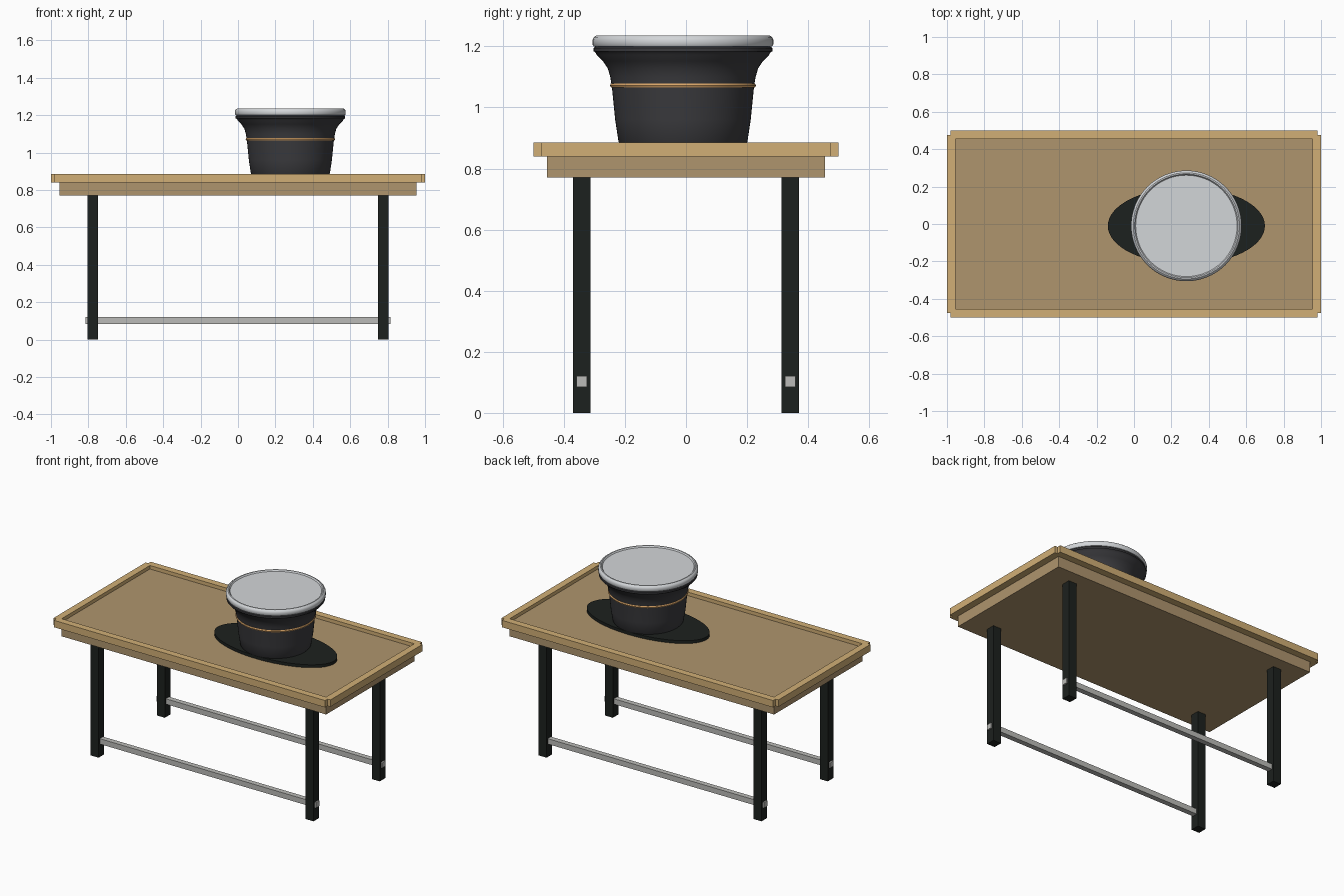
import bpy, math

if "Cube" in bpy.data.objects:
    bpy.data.objects.remove(bpy.data.objects["Cube"])


def material(name, rgb):
    m = bpy.data.materials.new(name)
    m.diffuse_color = (*rgb, 1)
    m.use_nodes = True
    m.node_tree.nodes["Principled BSDF"].inputs["Base Color"].default_value = m.diffuse_color
    return m


oak = material("light_wood", (0.64, 0.43, 0.18))
board = material("board_wood", (0.43, 0.30, 0.155))
black = material("black_metal", (0.012, 0.015, 0.013))
steel = material("steel", (0.5, 0.5, 0.48))
charcoal = material("charcoal_plastic", (0.045, 0.045, 0.05))
copper = material("copper", (0.70, 0.38, 0.14))
pale = material("pale_lid", (0.65, 0.67, 0.69))


def box(name, lo, hi, mat):
    center = [(a + b) / 2 for a, b in zip(lo, hi)]
    bpy.ops.mesh.primitive_cube_add(size=1, location=center)
    ob = bpy.context.object
    ob.name = name
    ob.scale = [b - a for a, b in zip(lo, hi)]
    bpy.ops.object.transform_apply(location=False, rotation=False, scale=True)
    ob.data.materials.append(mat)
    return ob


CX, CY, SIDES = 0.28, -0.01, 64


def lathe(name, profile, mat):
    """Revolve an (r, z) profile about the tub axis; ends are capped."""
    verts, faces = [], []
    for r, z in profile:
        for i in range(SIDES):
            a = 2 * math.pi * i / SIDES
            verts.append((r * math.cos(a), r * math.sin(a), z))
    for k in range(len(profile) - 1):
        for i in range(SIDES):
            j = (i + 1) % SIDES
            p, q = k * SIDES, (k + 1) * SIDES
            faces.append((p + i, p + j, q + j, q + i))
    faces.append(tuple(reversed(range(SIDES))))
    faces.append(tuple(range((len(profile) - 1) * SIDES, len(profile) * SIDES)))
    mesh = bpy.data.meshes.new(name)
    mesh.from_pydata(verts, [], faces)
    ob = bpy.data.objects.new(name, mesh)
    ob.location = (CX, CY, 0)
    bpy.context.collection.objects.link(ob)
    mesh.materials.append(mat)
    bpy.ops.object.select_all(action='DESELECT')
    ob.select_set(True)
    bpy.context.view_layer.objects.active = ob
    bpy.ops.object.shade_smooth_by_angle(angle=math.radians(35))
    return ob


# Table board, with a raised frame around it
box("table_board", (-0.955, -0.455, 0.77), (0.955, 0.455, 0.862), board)
for s, side in ((-1, "front"), (1, "back")):
    y = sorted((s * 0.455, s * 0.5))
    box(side + "_rim", (-0.98, y[0], 0.84), (0.98, y[1], 0.885), oak)
for s, side in ((-1, "left"), (1, "right")):
    x = sorted((s * 0.955, s * 1.0))
    box(side + "_rim", (x[0], -0.475, 0.84), (x[1], 0.475, 0.885), oak)

# Legs and long stretchers
for sy, fb in ((-1, "front"), (1, "back")):
    y = sorted((sy * 0.313, sy * 0.37))
    for sx, lr in ((-1, "left"), (1, "right")):
        x = sorted((sx * 0.748, sx * 0.805))
        box(f"{fb}_{lr}_leg", (x[0], y[0], 0), (x[1], y[1], 0.77), black)
    yb = sorted((sy * 0.324, sy * 0.358))
    box(fb + "_stretcher", (-0.815, yb[0], 0.085), (0.815, yb[1], 0.12), steel)

# Oval mat under the tub
bpy.ops.mesh.primitive_cylinder_add(vertices=64, radius=1, depth=1,
                                    location=(CX, CY, 0.871))
mat_ob = bpy.context.object
mat_ob.name = "oval_mat"
mat_ob.scale = (0.42, 0.205, 0.02)
bpy.ops.object.transform_apply(location=False, rotation=False, scale=True)
mat_ob.data.materials.append(black)

# Flared tub with a rolled lip
lathe("tub", [(0.205, 0.88), (0.211, 0.888), (0.222, 0.96), (0.233, 1.07),
              (0.238, 1.10), (0.246, 1.128), (0.262, 1.152), (0.282, 1.172),
              (0.286, 1.18), (0.293, 1.184), (0.293, 1.194), (0.286, 1.20)], charcoal)

# Copper band
lathe("tub_band", [(0.228, 1.064), (0.236, 1.066), (0.239, 1.072),
                   (0.236, 1.079), (0.228, 1.081)], copper)

# Lid with a raised edge and slightly sunken centre
lathe("lid", [(0.28, 1.199), (0.292, 1.20), (0.296, 1.206), (0.296, 1.222),
              (0.292, 1.230), (0.284, 1.236), (0.277, 1.236), (0.271, 1.228)], pale)
